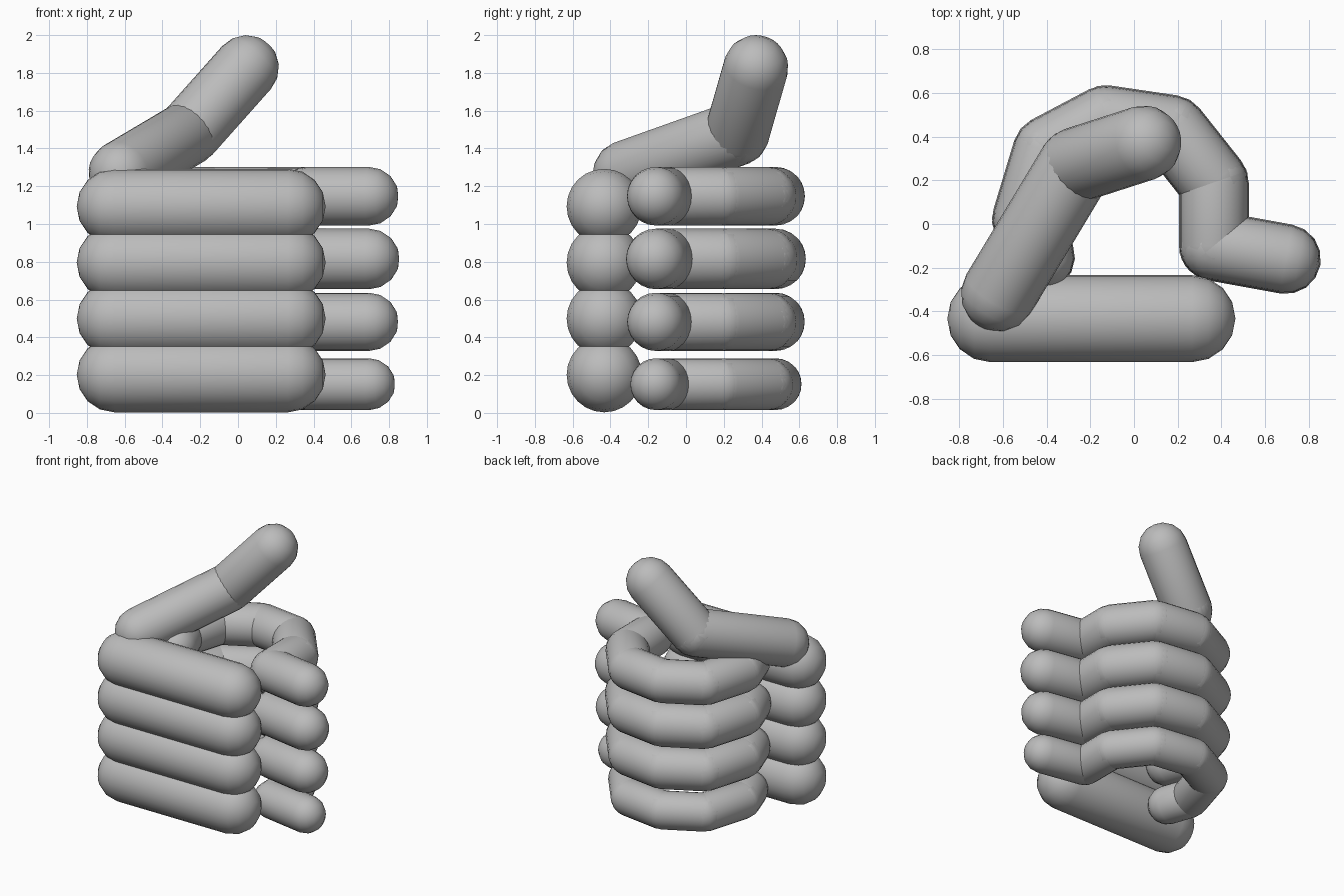
import bpy
import bmesh
import math
from mathutils import Vector

cube = bpy.data.objects.get("Cube")
if cube:
    bpy.data.objects.remove(cube, do_unlink=True)

GREY = (0.5, 0.5, 0.5, 1.0)
mat = bpy.data.materials.new("plain grey")
mat.use_nodes = True
mat.diffuse_color = GREY
mat.node_tree.nodes["Principled BSDF"].inputs["Base Color"].default_value = GREY

SIDES = 24
RINGS = 4


def capsule(name, start, end, radius):
    """Round-ended cylinder whose cap centres are start and end."""
    start, end = Vector(start), Vector(end)
    axis = (end - start).normalized()
    side = axis.cross(Vector((0, 0, 1))).normalized()
    up = side.cross(axis)
    bm = bmesh.new()

    # Latitude rings of both half spheres
    rings = []
    for centre, first in ((start, -RINGS + 1), (end, 0)):
        for i in range(first, first + RINGS):
            lat = i / RINGS * math.pi / 2
            ring = []
            for k in range(SIDES):
                a = k / SIDES * math.tau
                out = side * math.cos(a) + up * math.sin(a)
                ring.append(bm.verts.new(
                    centre + radius * (axis * math.sin(lat) + out * math.cos(lat))))
            rings.append(ring)
    poles = [bm.verts.new(start - axis * radius), bm.verts.new(end + axis * radius)]

    for k in range(SIDES):
        n = (k + 1) % SIDES
        for a, b in zip(rings, rings[1:]):
            bm.faces.new((a[k], a[n], b[n], b[k]))
        bm.faces.new((poles[0], rings[0][n], rings[0][k]))
        bm.faces.new((poles[1], rings[-1][k], rings[-1][n]))
    bmesh.ops.recalc_face_normals(bm, faces=bm.faces)
    for f in bm.faces:
        f.smooth = True

    mesh = bpy.data.meshes.new(name)
    bm.to_mesh(mesh)
    bm.free()
    mesh.materials.append(mat)
    obj = bpy.data.objects.new(name, mesh)
    bpy.context.collection.objects.link(obj)


def chain(name, points, radius):
    """Capsules joined end to end."""
    for i, (a, b) in enumerate(zip(points, points[1:])):
        capsule(f"{name}_segment_{i + 1}", a, b, radius)


# Palm: four stacked bars
for i in range(4):
    z = 0.202 + i * 0.297
    capsule(f"palm_bar_{i + 1}", (-0.655, -0.433, z), (0.265, -0.433, z), 0.199)

# Fingers: the same curled path at four heights
finger_path = [(0.695, -0.16), (0.365, -0.10), (0.365, 0.19), (0.175, 0.43),
               (-0.13, 0.475), (-0.395, 0.335), (-0.49, 0.02), (-0.43, -0.15)]
fingers = {"little": (0.152, 0.137), "ring": (0.482, 0.154),
           "middle": (0.815, 0.16), "index": (1.147, 0.155)}
for name, (z, radius) in fingers.items():
    chain(f"{name}_finger", [(x, y, z) for x, y in finger_path], radius)

# Thumb: rises from the top bar and leans back
chain("thumb", [(-0.62, -0.32, 1.27), (-0.265, 0.27, 1.48), (0.045, 0.37, 1.828)], 0.172)
